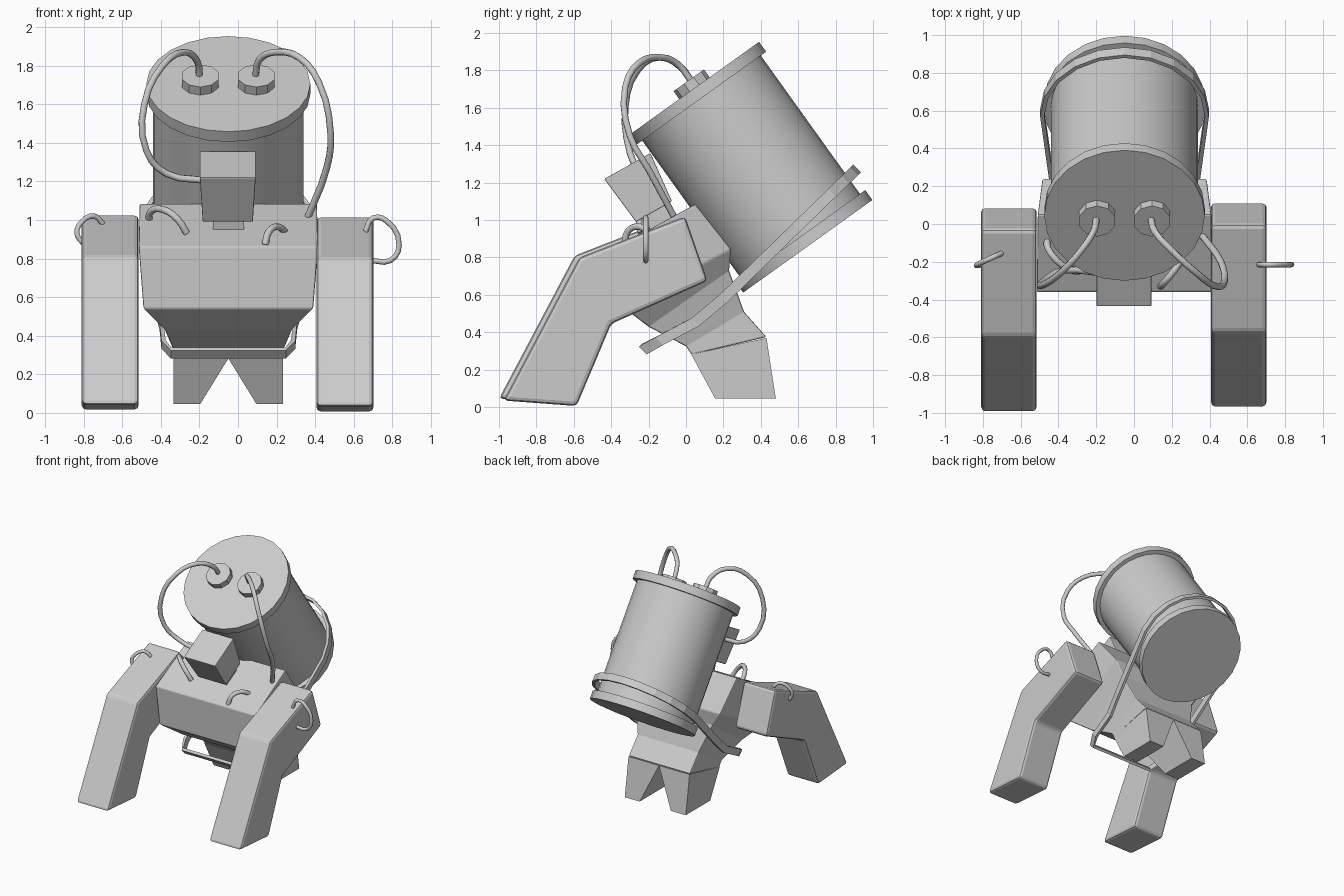
import bpy, bmesh
from math import sin, cos, pi, radians
from mathutils import Vector

if "Cube" in bpy.data.objects:
    bpy.data.objects.remove(bpy.data.objects["Cube"])

CX = -0.05      # middle plane of the body
TILT = 0.622    # barrel lean
AXIS = Vector((0, -sin(TILT), cos(TILT)))
TOP = Vector((CX, 0.045, 1.705))


def loft(name, rings, closed=False, bevel=0.0):
    bm = bmesh.new()
    vs = [[bm.verts.new(p) for p in r] for r in rings]
    n = len(vs[0])
    for i in range(len(vs) if closed else len(vs) - 1):
        a, b = vs[i], vs[(i + 1) % len(vs)]
        for j in range(n):
            k = (j + 1) % n
            bm.faces.new((a[j], a[k], b[k], b[j]))
    if not closed:
        bm.faces.new(vs[0])
        bm.faces.new(vs[-1])
    bmesh.ops.recalc_face_normals(bm, faces=bm.faces)
    me = bpy.data.meshes.new(name)
    bm.to_mesh(me)
    bm.free()
    ob = bpy.data.objects.new(name, me)
    bpy.context.collection.objects.link(ob)
    if bevel:
        m = ob.modifiers.new("bevel", 'BEVEL')
        m.width, m.segments = bevel, 2
    return ob


def drum(name, radius, start, end, dx=0.0, sides=24):
    # cylinder on the leaning axis, start/end measured down from the lid top
    loc = TOP - AXIS * (start + end) / 2 + Vector((dx, 0, 0))
    bpy.ops.mesh.primitive_cylinder_add(vertices=sides, radius=radius, depth=end - start,
                                        location=loc, rotation=(TILT, 0, 0))
    bpy.context.object.name = name
    bpy.ops.object.shade_smooth_by_angle(angle=radians(30))


def wire(name, pts, r=0.018):
    cu = bpy.data.curves.new(name, 'CURVE')
    cu.dimensions = '3D'
    cu.bevel_depth, cu.bevel_resolution, cu.resolution_u = r, 2, 3
    cu.use_fill_caps = True
    sp = cu.splines.new('BEZIER')
    sp.bezier_points.add(len(pts) - 1)
    for b, p in zip(sp.bezier_points, pts):
        b.co = p
        b.handle_left_type = b.handle_right_type = 'AUTO'
    ob = bpy.data.objects.new(name, cu)
    bpy.context.collection.objects.link(ob)


# barrel with lids and terminals
drum("barrel", 0.39, 0.03, 1.01, sides=32)
drum("barrel_top_lid", 0.425, 0.0, 0.065)
drum("barrel_bottom_lid", 0.425, 0.975, 1.04)
for s, side in ((-1, "left"), (1, "right")):
    drum("terminal_" + side, 0.1, -0.052, 0.01, s * 0.145, 10)

# torso: sections (front y, z, half width, back y, z, half width)
torso = [(-0.36, 0.86, 0.465, 0.05, 1.085, 0.46), (-0.345, 0.54, 0.44, 0.24, 0.845, 0.435),
         (-0.2, 0.43, 0.33, 0.23, 0.73, 0.36), (0.0, 0.325, 0.285, 0.31, 0.51, 0.285),
         (0.03, 0.28, 0.285, 0.43, 0.375, 0.285)]
loft("torso", [[(CX - w, y, z), (CX + w, y, z), (CX + v, u, t), (CX - v, u, t)]
               for y, z, w, u, t, v in torso], bevel=0.008)

# short hind legs with a notch between them
for s, side in ((-1, "left"), (1, "right")):
    loft("hind_leg_" + side,
         [[(CX + s * a, y, z), (CX + s * 0.284, y, z), (CX + s * 0.284, u, t), (CX + s * a, u, t)]
          for a, y, z, u, t in ((0.0, 0.028, 0.282, 0.43, 0.37), (0.145, 0.155, 0.047, 0.48, 0.047))])

# big bent front arms
arm = [(-1.0, 0.035), (-0.595, 0.80), (-0.03, 1.02), (0.09, 0.675), (-0.425, 0.445), (-0.61, 0.006)]
for side, x0, x1, dy, dz in (("left", -0.81, -0.515, 0, 0.01), ("right", 0.407, 0.702, 0.025, 0)):
    loft("front_arm_" + side, [[(x, y + dy, z + dz) for y, z in arm] for x in (x0, x1)], bevel=0.022)

# head block on a short neck
head = [(-0.437, 1.22, 0.145), (-0.19, 1.358, 0.145), (-0.075, 1.10, 0.13), (-0.267, 0.99, 0.13)]
loft("head", [[(CX + s * w - 0.003, y, z) for y, z, w in head] for s in (-1, 1)], bevel=0.005)
neck = [(-0.22, 1.03), (-0.10, 1.10), (-0.06, 1.02), (-0.19, 0.94)]
loft("neck", [[(CX + s * 0.08, y, z) for y, z in neck] for s in (-1, 1)])

# strap round the barrel and under the chest
d, nrm = Vector((0, 0.72, 0.70)), Vector((0, -0.70, 0.72))
path = []
for i in range(11):
    a = -pi / 2 + pi * i / 10
    path.append(Vector((CX + 0.425 * sin(a), 0.59, 0.96)) + d * 0.43 * cos(a))
half = [(0.37, 0.2, 0.58), (0.335, 0.05, 0.455), (0.325, -0.14, 0.355), (0.295, -0.215, 0.318)]
path += [Vector((CX + x, y, z)) for x, y, z in half]
path += [Vector((CX - x, y, z)) for x, y, z in reversed(half)]
rings = []
for i, p in enumerate(path):
    t = path[(i + 1) % len(path)] - path[i - 1]
    out = t.cross(nrm).normalized()
    if out.dot(p - Vector((CX, 0.35, 0.75))) < 0:
        out = -out
    w = nrm * 0.029
    rings.append([p + w, p - w, p - w + out * 0.022, p + w + out * 0.022])
loft("strap", rings, closed=True)

# cables
wire("cable_left", [(-0.2, 0.03, 1.74), (-0.21, -0.03, 1.82), (-0.28, -0.14, 1.87), (-0.39, -0.26, 1.80),
                    (-0.485, -0.325, 1.60), (-0.475, -0.30, 1.36), (-0.37, -0.245, 1.24), (-0.17, -0.26, 1.205)])
wire("cable_right", [(0.09, 0.03, 1.74), (0.11, -0.04, 1.83), (0.2, -0.14, 1.87), (0.32, -0.25, 1.84),
                     (0.42, -0.325, 1.71), (0.48, -0.30, 1.45), (0.46, -0.2, 1.27), (0.36, -0.06, 1.01)])
wire("chest_loop_left", [(-0.46, -0.08, 0.99), (-0.455, -0.13, 1.04), (-0.39, -0.21, 1.055),
                         (-0.31, -0.25, 1.0), (-0.265, -0.24, 0.93)])
wire("chest_loop_right", [(0.14, -0.33, 0.87), (0.16, -0.31, 0.94), (0.21, -0.25, 0.965), (0.25, -0.19, 0.93)])
wire("arm_loop_left", [(-0.7, -0.155, 0.98), (-0.745, -0.175, 1.02), (-0.81, -0.205, 0.99),
                       (-0.835, -0.22, 0.93), (-0.795, -0.215, 0.87)], 0.014)
wire("arm_loop_right", [(0.66, -0.215, 0.94), (0.7, -0.215, 1.01), (0.77, -0.215, 0.995),
                        (0.835, -0.215, 0.87), (0.79, -0.215, 0.79), (0.69, -0.215, 0.79)], 0.014)
